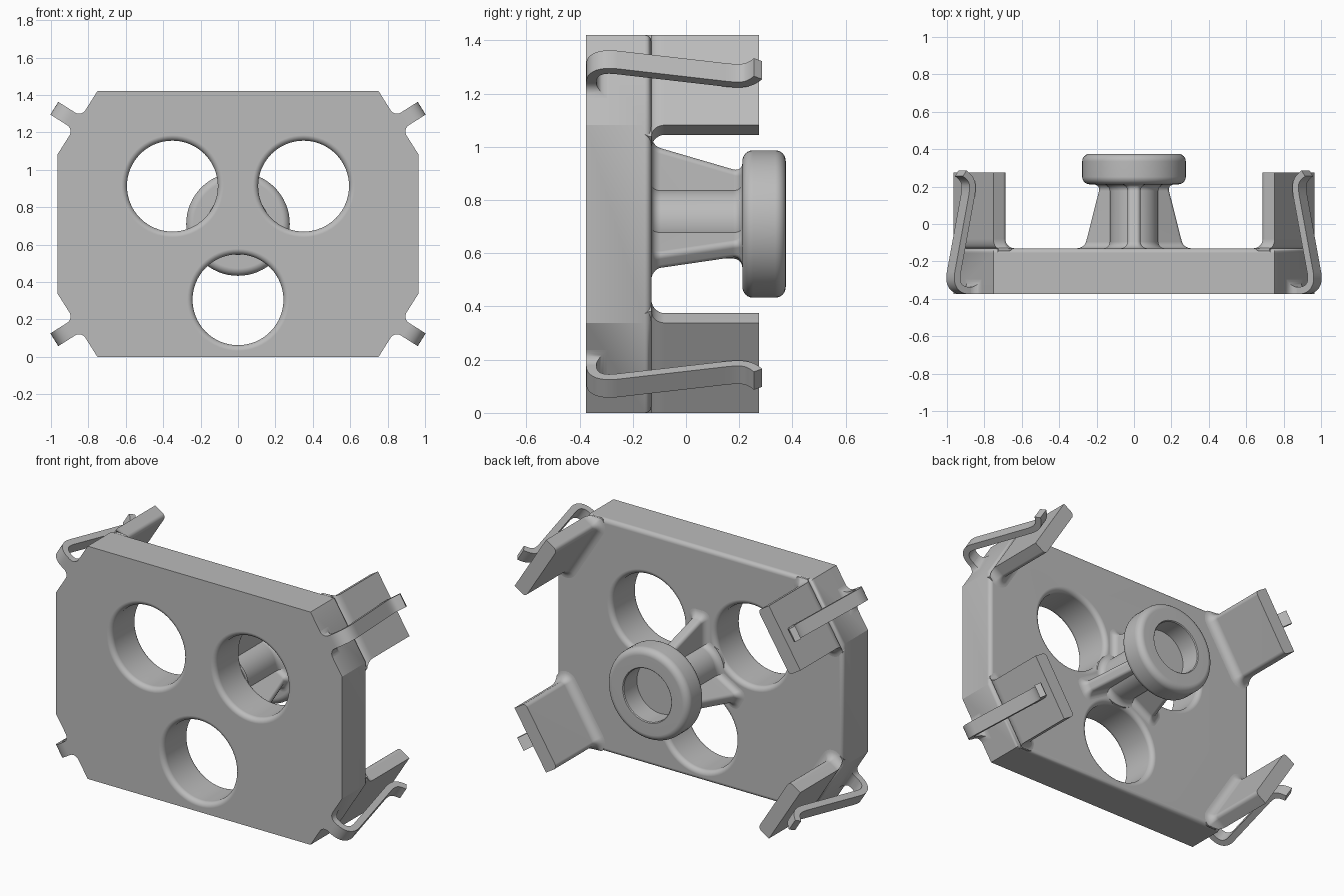
import bpy, bmesh, math
from mathutils import Vector
from mathutils.geometry import interpolate_bezier

if "Cube" in bpy.data.objects:
    bpy.data.objects.remove(bpy.data.objects["Cube"], do_unlink=True)

grey = bpy.data.materials.new("plain grey")
grey.use_nodes = True
colour = (0.5, 0.5, 0.5, 1)
grey.diffuse_color = colour
grey.node_tree.nodes["Principled BSDF"].inputs["Base Color"].default_value = colour

FRONT, BACK, MID_Z = -0.375, -0.13, 0.71
HALF_W, TOP_W, SIDE_H = 0.965, 0.752, 0.372
ARC = [math.radians(15 * i) for i in range(7)]


def finish(name, bm):
    bmesh.ops.recalc_face_normals(bm, faces=bm.faces)
    mesh = bpy.data.meshes.new(name)
    bm.to_mesh(mesh)
    bm.free()
    obj = bpy.data.objects.new(name, mesh)
    bpy.context.collection.objects.link(obj)
    mesh.materials.append(grey)
    return obj


def smooth(obj):
    bpy.ops.object.select_all(action='DESELECT')
    obj.select_set(True)
    bpy.context.view_layer.objects.active = obj
    bpy.ops.object.shade_smooth_by_angle(angle=math.radians(32))
    obj.modifiers.new("flat normals", 'WEIGHTED_NORMAL').keep_sharp = True


def loft(name, rings, shade=True):
    """Skin a row of equal rings and cap both ends."""
    bm = bmesh.new()
    rows = [[bm.verts.new(p) for p in ring] for ring in rings]
    count = len(rows[0])
    for a, b in zip(rows, rows[1:]):
        for i in range(count):
            j = (i + 1) % count
            bm.faces.new((a[i], a[j], b[j], b[i]))
    bm.faces.new(rows[0])
    bm.faces.new(rows[-1])
    obj = finish(name, bm)
    if shade:
        smooth(obj)
    return obj


def lathe(name, profile, cx, cz, sides=64, shade=True):
    """Turn (radius, y) points around an axis along y."""
    turn = [2 * math.pi * i / sides for i in range(sides)]
    rings = [[(cx + r * math.cos(a), y, cz + r * math.sin(a)) for a in turn] for r, y in profile]
    return loft(name, rings, shade)


# Plate: octagon with a rounded rear edge
half = [(TOP_W, MID_Z), (HALF_W, SIDE_H), (HALF_W, -SIDE_H), (TOP_W, -MID_Z)]
outline = half + [(-x, z) for x, z in reversed(half)]
bm = bmesh.new()
base = bm.faces.new([bm.verts.new((x, FRONT, MID_Z + z)) for x, z in outline])
geom = bmesh.ops.extrude_face_region(bm, geom=[base])["geom"]
for v in geom:
    if isinstance(v, bmesh.types.BMVert):
        v.co.y = BACK
rear = [e for e in bm.edges if all(v.co.y > BACK - 0.01 for v in e.verts)]
bmesh.ops.bevel(bm, geom=rear, offset=0.025, segments=4, profile=0.5, affect='EDGES')
plate = finish("plate", bm)

# Three round holes with softened rims
R, F = 0.243, 0.03
front_rim = [(R + F * (1 - math.sin(a)), FRONT + F * (1 - math.cos(a))) for a in ARC]
back_rim = [(r, FRONT + BACK - y) for r, y in reversed(front_rim)]
hole = [(R + F, FRONT - 0.05)] + front_rim + back_rim + [(R + F, BACK + 0.05)]
for deg in (30, 150, 270):
    a = math.radians(deg)
    cutter = lathe("hole_cutter", hole, 0.405 * math.cos(a), MID_Z + 0.405 * math.sin(a), shade=False)
    cutter.hide_render = True
    mod = plate.modifiers.new("hole", 'BOOLEAN')
    mod.operation, mod.solver, mod.object = 'DIFFERENCE', 'EXACT', cutter
    bpy.context.view_layer.objects.active = plate
    bpy.ops.object.modifier_apply(modifier=mod.name)
    bpy.data.objects.remove(cutter, do_unlink=True)
smooth(plate)

# Knob with a round recess
E, KR, K0, K1 = 0.04, 0.277, 0.212, 0.375
knob = [(0.02, K0)]
knob += [(KR - E + E * math.sin(a), K0 + E - E * math.cos(a)) for a in ARC]
knob += [(KR - E + E * math.cos(a), K1 - E + E * math.sin(a)) for a in ARC]
knob += [(0.165, K1), (0.16, K1 - 0.005), (0.16, K1 - 0.13), (0.02, K1 - 0.13)]
lathe("knob", knob, 0, MID_Z)

# Stem and its three tapering fins, flared at both ends
levels = [(BACK - 0.02, 0.035)]
levels += [(BACK + 0.035 * (1 - math.cos(a)), 0.035 * (1 - math.sin(a))) for a in ARC]
levels += [(K0 - 0.035 * (1 - math.cos(a)), 0.035 * (1 - math.sin(a))) for a in reversed(ARC)]
levels += [(K0 + 0.02, 0.035)]
lathe("stem", [(0.13 + f, y) for y, f in levels], 0, MID_Z)

for deg in (90, 210, 330):
    out = Vector((math.cos(math.radians(deg)), 0, math.sin(math.radians(deg))))
    side = Vector((-out.z, 0, out.x))
    rings = []
    for y, f in levels:
        reach = 0.295 - 0.1 * (y - BACK) / (K0 - BACK) + f
        w, r = 0.035 + f, 0.022 + f * 0.6
        section = [(0, -w)]
        section += [(reach - r + r * math.sin(a), -w + r - r * math.cos(a)) for a in ARC]
        section += [(reach - r + r * math.cos(a), w - r + r * math.sin(a)) for a in ARC]
        section += [(0, w)]
        rings.append([Vector((0, y, MID_Z)) + out * s + side * t for s, t in section])
    loft("stem_fin", rings)

# Corner frame: t runs along the cut corner, n points out of it
along = Vector((HALF_W - TOP_W, SIDE_H - MID_Z))
half_t = along.length / 2
along.normalize()
normal = Vector((-along.y, along.x))
middle = Vector(((HALF_W + TOP_W) / 2, (MID_Z + SIDE_H) / 2))


def corner_point(sx, sz, t, n, y):
    p = middle + along * t + normal * n
    return Vector((sx * min(p.x, max(HALF_W, p.x if n > 0 else 0)), y,
                   MID_Z + sz * min(p.y, max(MID_Z, p.y if n > 0 else 0))))


# Spring path (y, n): hook, straight run, upturned tip
path = [Vector((-0.356, -0.01))]
path += interpolate_bezier(Vector((-0.356, 0.05)), Vector((-0.356, 0.105)),
                           Vector((-0.325, 0.138)), Vector((-0.26, 0.124)), 12)
path += interpolate_bezier(Vector((0.13, 0.040)), Vector((0.21, 0.022)),
                           Vector((0.235, 0.025)), Vector((0.271, 0.08)), 10)
path = [Vector((p[0], p[1])) for p in path]

T, CR, G = 0.087, 0.025, 0.05
for sx, row in ((1, "left"), (-1, "right")):
    for sz, level in ((1, "upper"), (-1, "lower")):
        tag = level + "_" + row

        # Flap with rounded inner corners, flaring into the plate
        stack = [(BACK - 0.1, 0), (BACK - 0.01, G)]
        stack += [(BACK + G * (1 - math.cos(a)), G * (1 - math.sin(a))) for a in ARC]
        stack += [(0.275, 0)]
        rings = []
        for y, f in stack:
            w, d, r = half_t + f, T + f, CR + f
            corner = [(w - r + r * math.cos(a), -d + r - r * math.sin(a)) for a in ARC]
            section = [(w, 0)] + corner + [(-t, n) for t, n in reversed(corner)] + [(-w, 0)]
            rings.append([corner_point(sx, sz, t, n, y) for t, n in section])
        loft(tag + "_flap", rings)

        # Spring strip swept along the path
        rings = []
        for i, p in enumerate(path):
            d = (path[min(i + 1, len(path) - 1)] - path[max(i - 1, 0)]).normalized()
            off = Vector((-d.y, d.x)) * 0.019
            ring = [(p + off, -0.04), (p + off, 0.04), (p - off, 0.04), (p - off, -0.04)]
            rings.append([corner_point(sx, sz, t, q.y + 0.0001, q.x) for q, t in ring])
        loft(tag + "_spring", rings)

        # Flared foot where the spring meets the corner
        rings = []
        for n, f in [(-0.02, 0.04)] + [(0.04 * (1 - math.cos(a)), 0.04 * (1 - math.sin(a))) for a in ARC]:
            w, y = 0.04 + f, -0.337 + f
            ring = [(-w, FRONT), (w, FRONT), (w, y), (-w, y)]
            rings.append([corner_point(sx, sz, t, n, v) for t, v in ring])
        loft(tag + "_spring_foot", rings)
